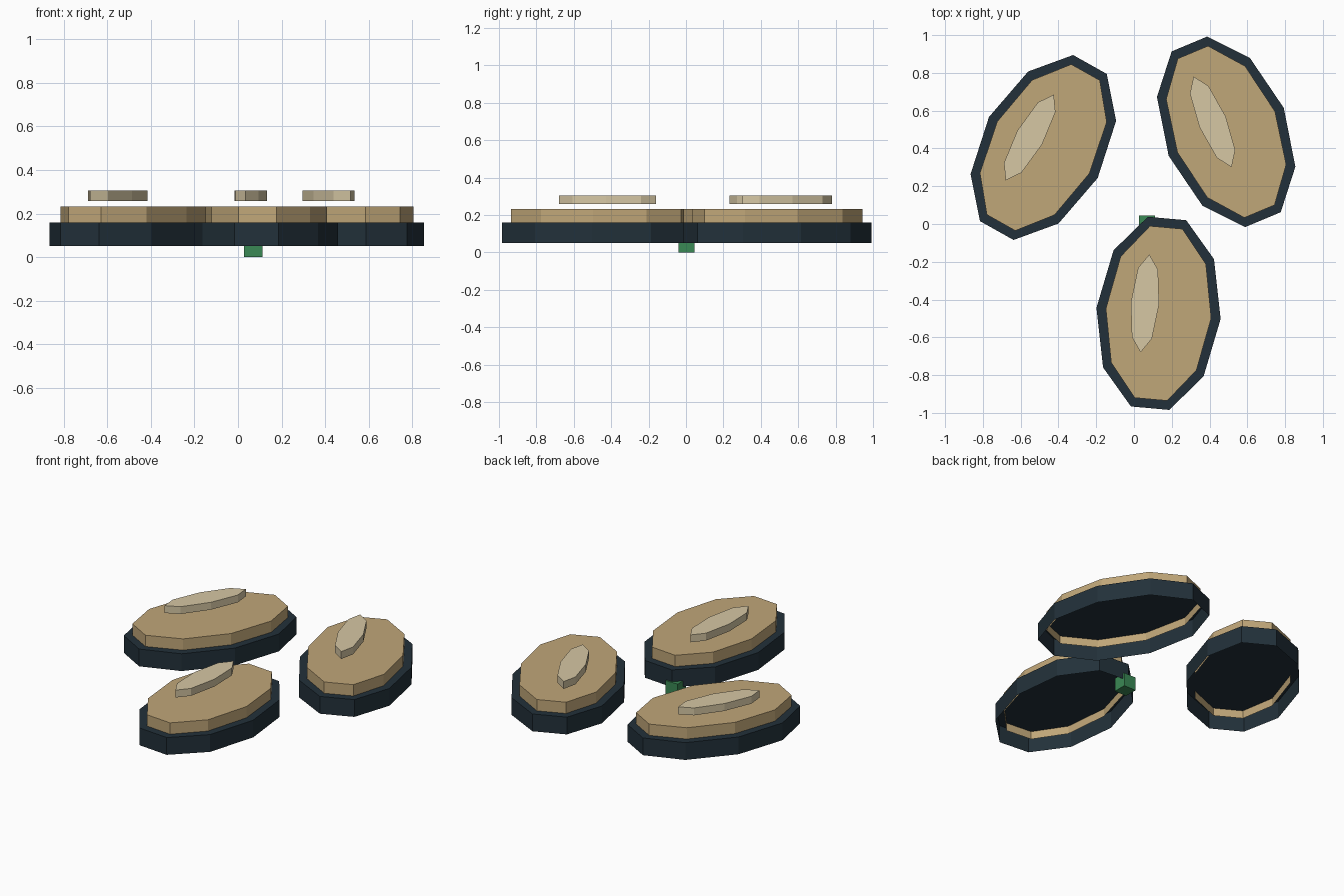
import bpy, bmesh
from math import radians, cos, sin, pi

cube = bpy.data.objects.get("Cube")
if cube:
    bpy.data.objects.remove(cube, do_unlink=True)


def material(name, rgb):
    mat = bpy.data.materials.new(name)
    mat.use_nodes = True
    mat.diffuse_color = (*rgb, 1)
    mat.node_tree.nodes["Principled BSDF"].inputs["Base Color"].default_value = (*rgb, 1)
    return mat


dark = material("dark_slate", (0.016, 0.03, 0.042))
tan = material("tan", (0.53, 0.385, 0.19))
cream = material("cream", (0.67, 0.57, 0.37))
green = material("green", (0.042, 0.25, 0.09))


def add_object(name, bm, mat, location, angle=0):
    mesh = bpy.data.meshes.new(name)
    bm.to_mesh(mesh)
    bm.free()
    mesh.materials.append(mat)
    obj = bpy.data.objects.new(name, mesh)
    obj.location = location
    obj.rotation_euler.z = angle
    bpy.context.collection.objects.link(obj)
    return obj


def oval_cap(name, sides, radii, bottom, top, mat, center, angle):
    """Faceted oval lid: a top face with straight walls, open underneath."""
    bm = bmesh.new()
    turns = [2 * pi * i / sides for i in range(sides)]
    low, high = [[bm.verts.new((radii[0] * cos(t), radii[1] * sin(t), z)) for t in turns]
                 for z in (bottom, top)]
    bm.faces.new(high)
    for i in range(sides):
        j = (i + 1) % sides
        bm.faces.new((low[i], low[j], high[j], high[i]))
    return add_object(name, bm, mat, (*center, 0), angle)


# Three oval pads, each a dark base, a tan body and a floating highlight
pads = {
    "right": ((-0.48, 0.405), -29.3),
    "left": ((0.488, 0.488), 22.7),
    "front": ((0.13, -0.473), -5.1),
}
for side, ((x, y), degrees) in pads.items():
    angle = radians(degrees)
    oval_cap(side + "_base", 10, (0.33, 0.53), 0.05, 0.16, dark, (x, y), angle)
    oval_cap(side + "_body", 10, (0.28, 0.48), 0.11, 0.232, tan, (x, y), angle)
    oval_cap(side + "_highlight", 8, (0.075, 0.26), 0.258, 0.305, cream,
             (x - 0.072, y + 0.053), angle)

# Small green block under the middle
block = bmesh.new()
bmesh.ops.create_cube(block, size=0.085)
add_object("center_block", block, green, (0.069, 0.003, 0.0425))
